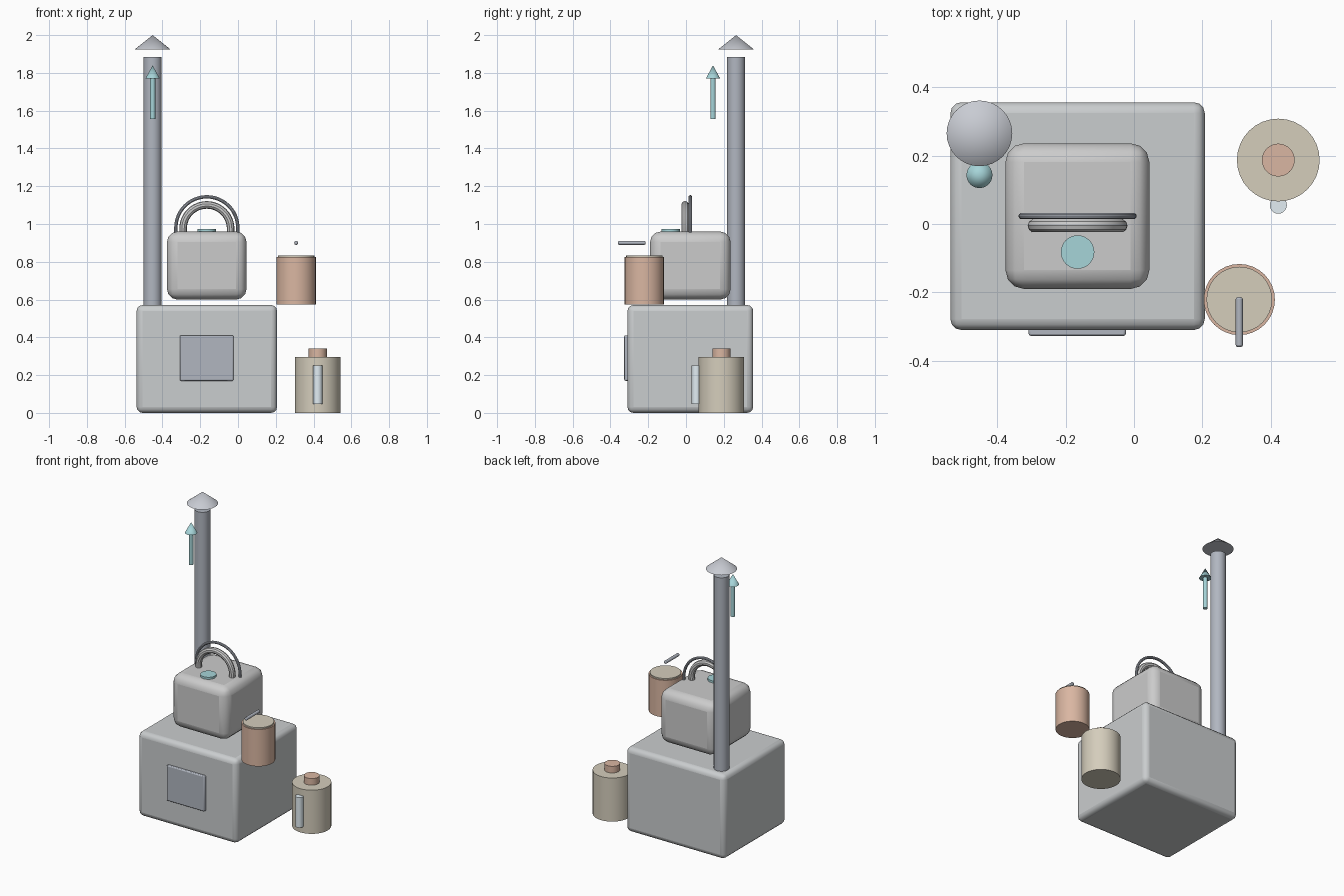
import bpy
import math
from mathutils import Vector

if "Cube" in bpy.data.objects:
    bpy.data.objects.remove(bpy.data.objects["Cube"])


def material(name, rgb):
    m = bpy.data.materials.new(name)
    m.diffuse_color = (*rgb, 1)
    m.use_nodes = True
    m.node_tree.nodes["Principled BSDF"].inputs["Base Color"].default_value = m.diffuse_color
    return m


STEEL = material("steel", (0.59, 0.61, 0.62))
PALE = material("pale_metal", (0.68, 0.68, 0.67))
DARK = material("dark_iron", (0.44, 0.47, 0.53))
CAP = material("cap_metal", (0.58, 0.60, 0.65))
COPPER = material("copper", (0.70, 0.47, 0.36))
TAN = material("tan", (0.66, 0.61, 0.50))
TEAL = material("teal", (0.38, 0.66, 0.69))
GLASS = material("glass", (0.76, 0.85, 0.90))


def finish(name, mat, bevel=0, segments=2):
    o = bpy.context.object
    o.name = name
    o.data.materials.append(mat)
    if bevel:
        b = o.modifiers.new("bevel", "BEVEL")
        b.width = bevel
        b.segments = segments
    bpy.ops.object.shade_smooth_by_angle(angle=math.radians(30))
    return o


def box(name, lo, hi, mat, bevel, segments=3):
    lo, hi = Vector(lo), Vector(hi)
    bpy.ops.mesh.primitive_cube_add(size=1, location=(lo + hi) / 2)
    bpy.context.object.scale = hi - lo
    bpy.ops.object.transform_apply(location=False, rotation=False, scale=True)
    return finish(name, mat, bevel, segments)


def cylinder(name, x, y, r, z0, z1, mat, sides=32):
    bpy.ops.mesh.primitive_cylinder_add(vertices=sides, radius=r, depth=z1 - z0,
                                        location=(x, y, (z0 + z1) / 2))
    return finish(name, mat)


def cone(name, x, y, r, z0, z1, mat, sides=32):
    bpy.ops.mesh.primitive_cone_add(vertices=sides, radius1=r, radius2=0, depth=z1 - z0,
                                    location=(x, y, (z0 + z1) / 2))
    return finish(name, mat)


def arch(name, x, y, z, major, minor, foot, mat, steps=24):
    # half ring with short straight legs running down to the foot height
    pts = [(x - major, y, foot)]
    for i in range(steps + 1):
        a = math.pi * (1 - i / steps)
        pts.append((x + major * math.cos(a), y, z + major * math.sin(a)))
    pts.append((x + major, y, foot))
    c = bpy.data.curves.new(name, "CURVE")
    c.dimensions = "3D"
    c.bevel_depth = minor
    c.bevel_resolution = 3
    c.use_fill_caps = True
    s = c.splines.new("POLY")
    s.points.add(len(pts) - 1)
    for p, co in zip(s.points, pts):
        p.co = (*co, 1)
    o = bpy.data.objects.new(name, c)
    bpy.context.collection.objects.link(o)
    bpy.ops.object.select_all(action="DESELECT")
    o.select_set(True)
    bpy.context.view_layer.objects.active = o
    bpy.ops.object.convert(target="MESH")
    return finish(name, mat)


# stove body and door
box("stove_body", (-0.537, -0.31, 0), (0.207, 0.356, 0.571), STEEL, 0.032)
box("stove_door", (-0.308, -0.327, 0.17), (-0.024, -0.300, 0.41), DARK, 0.006, 2)

# chimney with rain cap, and the rising draught arrow
cylinder("chimney_pipe", -0.452, 0.265, 0.048, 0.565, 1.883, DARK)
cone("chimney_cap", -0.452, 0.265, 0.096, 1.923, 2.0, CAP)
cylinder("arrow_shaft", -0.452, 0.143, 0.014, 1.555, 1.775, TEAL, 16)
cone("arrow_head", -0.452, 0.143, 0.038, 1.77, 1.84, TEAL, 24)

# kettle with button and two arched handles
box("kettle_body", (-0.376, -0.19, 0.60), (0.045, 0.236, 0.96), PALE, 0.055)
cylinder("kettle_button", -0.165, -0.082, 0.049, 0.95, 0.974, TEAL)
arch("kettle_handle", -0.165, -0.005, 0.975, 0.126, 0.02, 0.93, PALE)
arch("kettle_bail", -0.165, 0.023, 0.98, 0.164, 0.009, 0.94, DARK)

# copper pot with lid and floating rod
cylinder("pot_body", 0.308, -0.221, 0.104, 0.575, 0.825, COPPER)
cylinder("pot_lid", 0.308, -0.221, 0.096, 0.815, 0.834, TAN)
bpy.ops.mesh.primitive_cylinder_add(vertices=16, radius=0.0105, depth=0.146,
                                    location=(0.308, -0.287, 0.90),
                                    rotation=(math.pi / 2, 0, 0))
finish("pot_rod", DARK, 0.006, 2)

# fuel canister with cap and sight glass
cylinder("canister_body", 0.422, 0.187, 0.121, 0, 0.296, TAN)
cylinder("canister_cap", 0.422, 0.187, 0.048, 0.29, 0.341, COPPER)
cylinder("sight_glass", 0.422, 0.055, 0.025, 0.047, 0.252, GLASS, 20)
